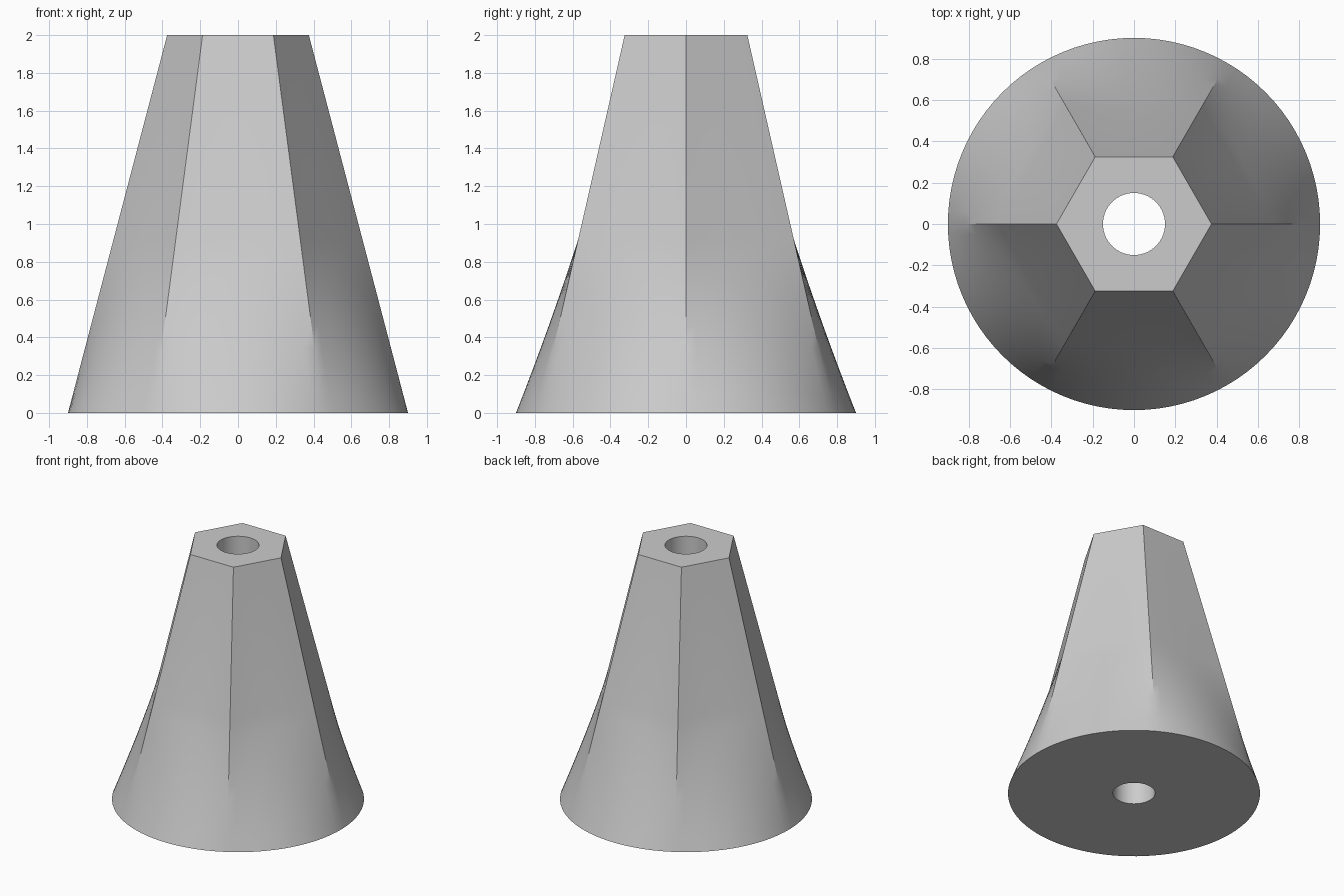
import bpy
import bmesh
from math import cos, sin, pi, radians

cube = bpy.data.objects.get("Cube")
if cube:
    bpy.data.objects.remove(cube, do_unlink=True)

SEGMENTS = 96
HEIGHT = 2.0
BASE_RADIUS, TOP_RADIUS, HOLE_RADIUS = 0.9, 0.375, 0.15
BLEND_HEIGHT = 0.92   # the round foot merges into flat hexagon sides here


def hexagon(angle):
    """Radius of a unit hexagon with corners on the x axis."""
    return cos(pi / 6) / cos(angle % (pi / 3) - pi / 6)


def body_radius(angle, z):
    size = BASE_RADIUS + (TOP_RADIUS - BASE_RADIUS) * z / HEIGHT
    roundness = max(0.0, 1 - z / BLEND_HEIGHT)
    flat = hexagon(angle)
    return size * (flat + (1 - flat) * roundness)


def add_ring(bm, z, radius):
    ring = []
    for i in range(SEGMENTS):
        a = 2 * pi * i / SEGMENTS
        r = radius(a, z)
        ring.append(bm.verts.new((r * cos(a), r * sin(a), z)))
    return ring


# Material
grey = bpy.data.materials.new("light grey")
grey.use_nodes = True
colour = (0.6, 0.6, 0.6, 1)
grey.diffuse_color = colour
grey.node_tree.nodes["Principled BSDF"].inputs["Base Color"].default_value = colour

# Body: round base lofted to a hexagonal top, closed through the centre bore
bm = bmesh.new()
steps = 8
levels = [BLEND_HEIGHT * i / steps for i in range(steps + 1)] + [HEIGHT]
rings = [add_ring(bm, z, body_radius) for z in levels]
rings += [add_ring(bm, z, lambda a, z: HOLE_RADIUS) for z in (HEIGHT, 0)]
for lower, upper in zip(rings, rings[1:] + rings[:1]):
    for i in range(SEGMENTS):
        j = (i + 1) % SEGMENTS
        bm.faces.new((lower[i], lower[j], upper[j], upper[i]))
bmesh.ops.recalc_face_normals(bm, faces=bm.faces)

mesh = bpy.data.meshes.new("tapered_body")
bm.to_mesh(mesh)
bm.free()
mesh.materials.append(grey)
body = bpy.data.objects.new("tapered_body", mesh)
bpy.context.collection.objects.link(body)

# Smooth foot and bore, crisp hexagon corners and rims
bpy.ops.object.select_all(action="DESELECT")
body.select_set(True)
bpy.context.view_layer.objects.active = body
bpy.ops.object.shade_smooth_by_angle(angle=radians(25))
